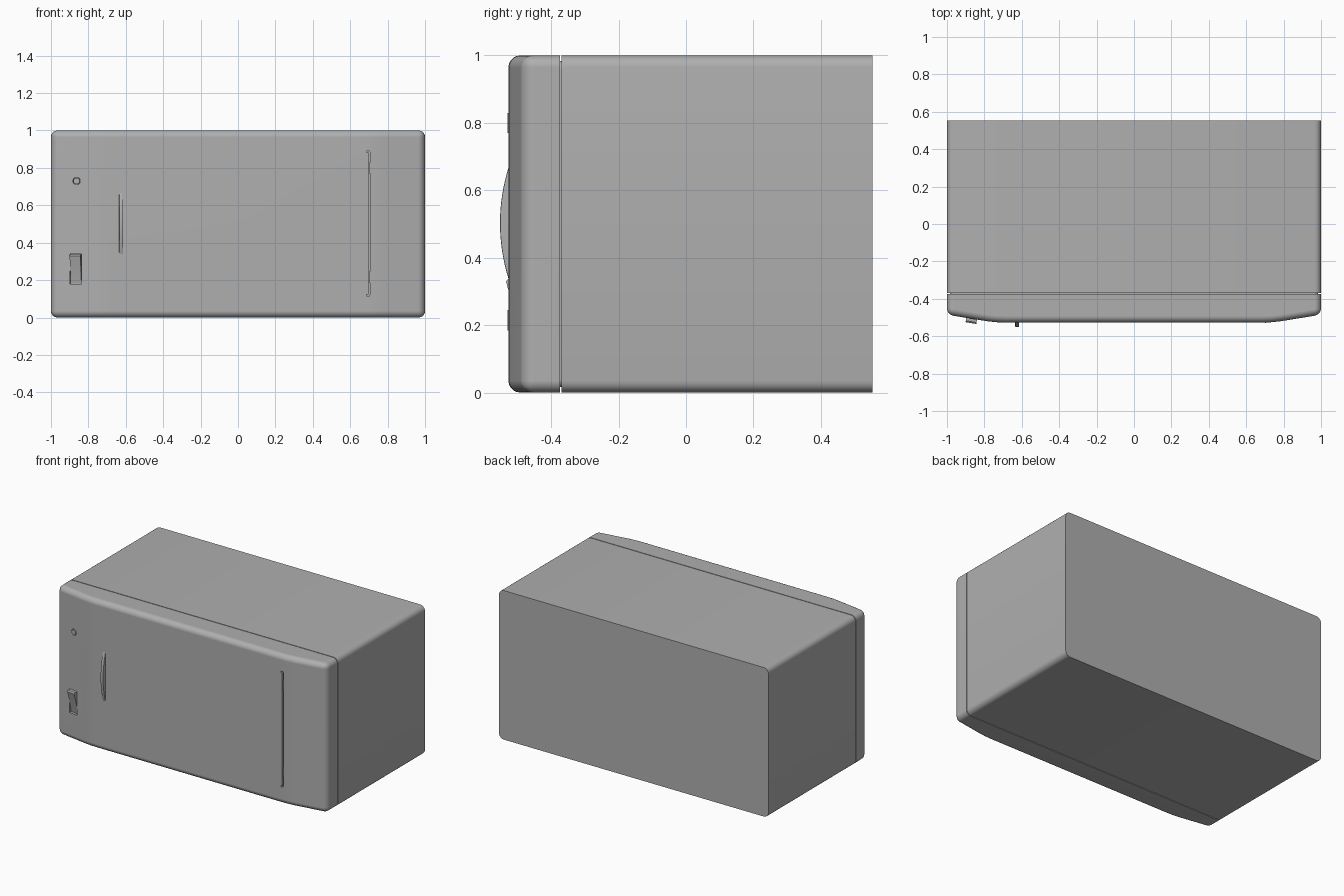
import bpy, bmesh, math
from mathutils import Matrix, Vector

if "Cube" in bpy.data.objects:
    bpy.data.objects.remove(bpy.data.objects["Cube"])

FRONT = -0.527                       # y of the flat door area
SLOPE = math.atan2(0.042, 0.26)      # rake of the two front side panels

# Dark grey finish for the whole appliance
grey = bpy.data.materials.new("dark_grey")
grey.diffuse_color = (0.43, 0.43, 0.43, 1)
grey.use_nodes = True
grey.node_tree.nodes["Principled BSDF"].inputs["Base Color"].default_value = grey.diffuse_color


def finish(bm, name, smooth=True):
    bmesh.ops.recalc_face_normals(bm, faces=bm.faces)
    me = bpy.data.meshes.new(name)
    bm.to_mesh(me)
    bm.free()
    me.materials.append(grey)
    ob = bpy.data.objects.new(name, me)
    bpy.context.collection.objects.link(ob)
    if smooth:
        bpy.ops.object.select_all(action='DESELECT')
        ob.select_set(True)
        bpy.context.view_layer.objects.active = ob
        bpy.ops.object.shade_smooth_by_angle(angle=math.radians(30))
    return ob


def prism(points, direction):
    """Extrude a closed 3D outline along a direction."""
    bm = bmesh.new()
    face = bm.faces.new([bm.verts.new(p) for p in points])
    ext = bmesh.ops.extrude_face_region(bm, geom=[face], use_keep_orig=True)
    verts = [g for g in ext['geom'] if isinstance(g, bmesh.types.BMVert)]
    bmesh.ops.translate(bm, verts=verts, vec=direction)
    bmesh.ops.recalc_face_normals(bm, faces=bm.faces)
    return bm


def shell(name, outline, radius, flat_ys, z0=0.0, z1=1.0):
    """Plan outline raised to full height, sharp edges rounded except at flat_ys."""
    bm = prism([(x, y, z0) for x, y in outline], (0, 0, z1 - z0))

    def keep(e):
        on_flat = any(all(abs(v.co.y - y) < 1e-4 for v in e.verts) for y in flat_ys)
        return not on_flat and e.calc_face_angle(0) > math.radians(30)
    bmesh.ops.bevel(bm, geom=[e for e in bm.edges if keep(e)], offset=radius,
                    segments=5, profile=0.5, affect='EDGES')
    return finish(bm, name)


def box(x0, x1, y0, y1, z0, z1):
    return prism([(x0, y0, z0), (x1, y0, z0), (x1, y1, z0), (x0, y1, z0)],
                 (0, 0, z1 - z0))


def cylinder(x, y, z, radius, depth):
    bm = bmesh.new()
    bmesh.ops.create_cone(bm, cap_ends=True, segments=24, radius1=radius,
                          radius2=radius, depth=depth,
                          matrix=Matrix.Rotation(math.pi / 2, 4, 'X'))
    bmesh.ops.translate(bm, verts=bm.verts, vec=(x, y, z))
    return bm


def rake(bm):
    """Move a part from local (y = 0 is the surface) onto the left raked panel."""
    bm.transform(Matrix.Translation(Vector((-0.868, -0.506, 0)))
                 @ Matrix.Rotation(-SLOPE, 4, 'Z'))
    return bm


def cut(target, bm, name):
    cutter = finish(bm, name, False)
    cutter.hide_render = True
    cutter.hide_viewport = True
    mod = target.modifiers.new(name, 'BOOLEAN')
    mod.operation = 'DIFFERENCE'
    mod.solver = 'EXACT'
    mod.object = cutter


# Body and front shell, with the narrow recessed seam between them
R = 0.035
S0, S1 = -0.374, -0.369
shell("body", [(-1, S1), (1, S1), (1, 0.554), (-1, 0.554)], R, (S1, 0.554))
# The bends beside the door are softened by a few plan points
bend = [(-1, -0.485), (-0.79, -0.519), (-0.74, -0.525), (-0.69, FRONT)]
plan = [(-1, S0)] + bend + [(-x, y) for x, y in reversed(bend)] + [(1, S0)]
front = shell("front_panel", plan, R, (S0,))
shell("seam_core", [(-0.984, S0 - 0.003), (0.984, S0 - 0.003),
                    (0.984, S1 + 0.003), (-0.984, S1 + 0.003)],
      0.025, (S0 - 0.003, S1 + 0.003), 0.016, 0.984)

# Door hinge slot, with stepped ends, and hinge knuckles
cut(front, box(0.697, 0.707, -0.56, -0.507, 0.12, 0.885), "hinge_slot_cutter")
for label, z0, z1, end in (("lower", 0.184, 0.245, 0.115), ("upper", 0.77, 0.83, 0.882)):
    cut(front, box(0.688, 0.7025, -0.56, -0.510, end, end + 0.009), label + "_slot_end_cutter")
    finish(box(0.6995, 0.7045, -0.529, -0.500, z0, z1), label + "_hinge_knuckle")

# Door handle: shallow arc
N = 16
arc = [(-0.635, -0.526 - 0.026 * (1 - (2 * i / N - 1) ** 2), 0.335 + 0.335 * i / N)
       for i in range(N + 1)]
bm = prism([(-0.635, -0.515, 0.335)] + arc + [(-0.635, -0.515, 0.67)], (0.02, 0, 0))
rim = [e for e in bm.edges if abs(e.verts[0].co.x - e.verts[1].co.x) < 1e-5
       and all(v.co.y < -0.5255 for v in e.verts)]
bmesh.ops.bevel(bm, geom=rim, offset=0.003, segments=2, profile=0.5, affect='EDGES')
finish(bm, "door_handle")

# Indicator light in a round recess
cut(front, rake(cylinder(0.005, 0, 0.73, 0.020, 0.03)), "light_recess_cutter")
finish(rake(cylinder(0.005, 0.007, 0.73, 0.017, 0.018)), "indicator_light")

# Rocker switch: recess and tilted rocker
cut(front, rake(box(-0.031, 0.031, -0.03, 0.020, 0.18, 0.34)), "switch_recess_cutter")
rocker = [(0.03, 0.183), (0.012, 0.183), (-0.003, 0.255), (-0.024, 0.33),
          (-0.016, 0.337), (0.03, 0.337)]
finish(rake(prism([(-0.029, y, z) for y, z in rocker], (0.058, 0, 0))), "rocker_switch")

# Even shading on the large faces of the cut front
front.modifiers.new("even_shading", 'WEIGHTED_NORMAL').keep_sharp = True
